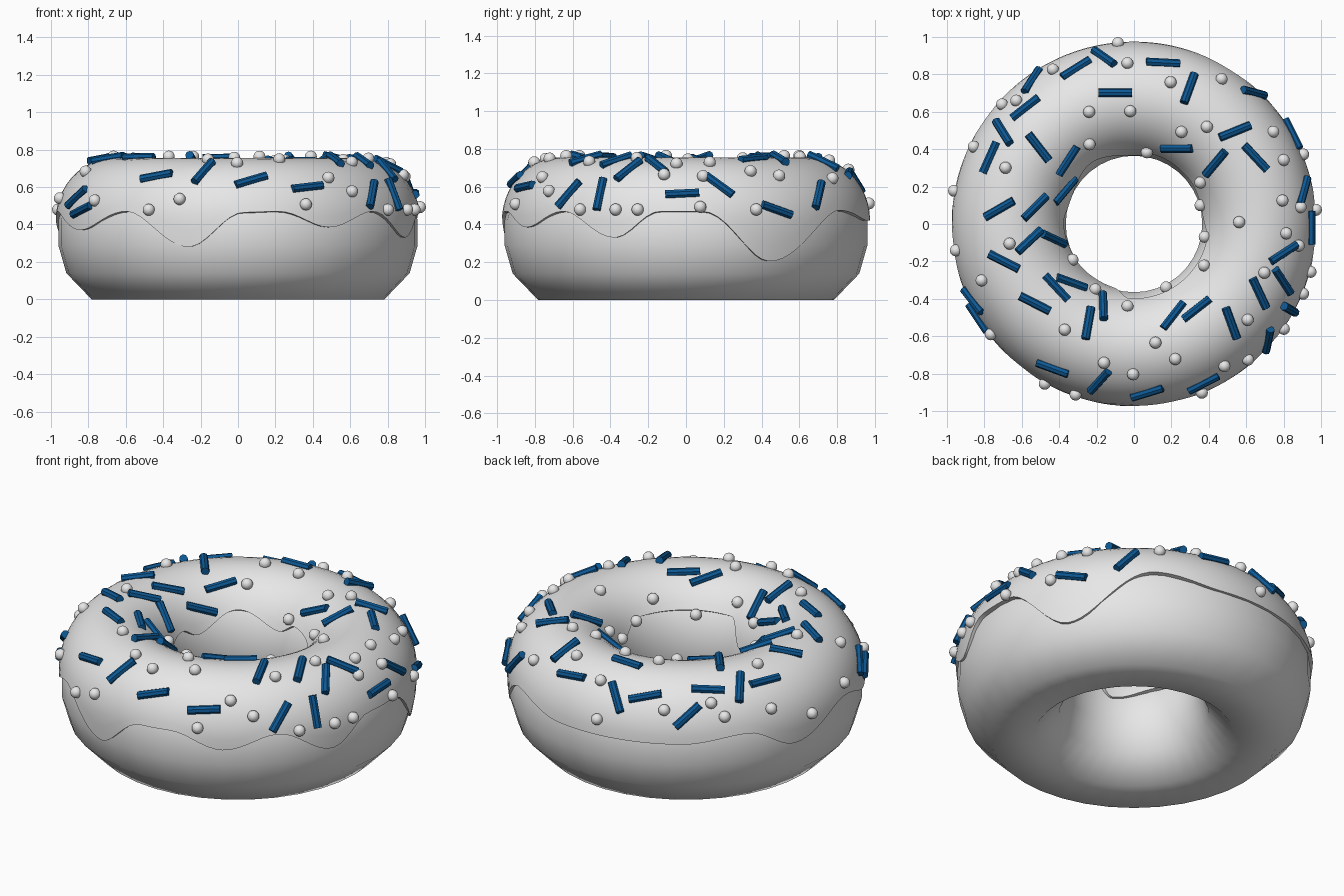
import bpy, bmesh, math
from mathutils import Vector, Matrix

if "Cube" in bpy.data.objects:
    bpy.data.objects.remove(bpy.data.objects["Cube"])


def material(name, rgb):
    m = bpy.data.materials.new(name)
    m.diffuse_color = (*rgb, 1)
    m.use_nodes = True
    m.node_tree.nodes["Principled BSDF"].inputs["Base Color"].default_value = m.diffuse_color
    return m


PALE = material("pale_grey", (0.8, 0.8, 0.8))
BLUE = material("deep_blue", (0.004, 0.1, 0.3))


def finish(bm, name, mat, smooth=None):
    bmesh.ops.recalc_face_normals(bm, faces=bm.faces)
    me = bpy.data.meshes.new(name)
    bm.to_mesh(me)
    bm.free()
    me.materials.append(mat)
    ob = bpy.data.objects.new(name, me)
    bpy.context.collection.objects.link(ob)
    if smooth is not None:
        bpy.context.view_layer.objects.active = ob
        ob.select_set(True)
        bpy.ops.object.shade_smooth_by_angle(angle=math.radians(smooth))
        ob.select_set(False)
    return ob


def loft(rings, name, mat, smooth):
    """Join rings of points (closed both ways) into a ring-shaped skin."""
    bm = bmesh.new()
    vs = [[bm.verts.new(p) for p in r] for r in rings]
    n, m = len(vs), len(vs[0])
    for i in range(n):
        for j in range(m):
            a, b = vs[i], vs[(i + 1) % n]
            bm.faces.new((a[j], b[j], b[(j + 1) % m], a[(j + 1) % m]))
    return finish(bm, name, mat, smooth)


def polar(r, z, a):
    return Vector((r * math.cos(a), r * math.sin(a), z))


# Dough: coarse ring with a flat base
half = [(0.12, 0), (0.255, 0.14), (0.298, 0.29), (0.298, 0.42),
        (0.26, 0.56), (0.16, 0.68)]
section = half + [(0, 0.71)] + [(-u, z) for u, z in reversed(half)]
SEG = 36
loft([[polar(0.663 + u, z, math.tau * i / SEG) for u, z in section]
      for i in range(SEG)], "dough_ring", PALE, 80)

# Icing: elliptical section whose lower edges follow wavy drip heights
MID, WIDE, ZC, HI, LO = 0.665, 0.31, 0.42, 0.335, 0.55
OUTER = [(5, .47), (28, .205), (57, .475), (80, .42), (123, .42), (145, .46),
         (163, .335), (187, .47), (210, .37), (232, .47), (254, .28),
         (272, .465), (283, .47), (300, .385), (318, .47), (337, .33),
         (352, .47)]
INNER = [(10, .52), (40, .55), (72, .565), (88, .51), (125, .59), (162, .49),
         (178, .54), (210, .50), (250, .44), (266, .59), (346, .59)]


def edge_height(keys, deg):
    ks = [(keys[-1][0] - 360, keys[-1][1])] + keys + [(keys[0][0] + 360, keys[0][1])]
    for (a, za), (b, zb) in zip(ks, ks[1:]):
        if a <= deg <= b:
            f = (deg - a) / (b - a)
            return za + (zb - za) * (0.5 - 0.5 * math.cos(math.pi * f))


def edge_angle(z):
    return math.asin((z - ZC) / (HI if z > ZC else LO))


def icing_point(t, shrink=0.0):
    s = math.sin(t)
    return (MID + (WIDE - shrink) * math.cos(t),
            ZC + ((HI - shrink) if s > 0 else LO) * s)


rings = []
for i in range(144):
    a = math.tau * i / 144
    t0 = edge_angle(edge_height(OUTER, i * 2.5))
    t1 = math.pi - edge_angle(edge_height(INNER, i * 2.5))
    ts = [t0 + (t1 - t0) * k / 20 for k in range(21)]
    prof = [icing_point(t) for t in ts]
    prof += [icing_point(t, 0.035) for t in reversed(ts)]
    rings.append([polar(r, z, a) for r, z in prof])
loft(rings, "icing", PALE, 45)


def on_icing(x, y):
    """Surface point and normal of the icing above a plan position."""
    a = math.atan2(y, x)
    u = (math.hypot(x, y) - MID) / WIDE
    t = math.acos(max(-0.93, min(0.985, u)))
    r, z = icing_point(t)
    n = polar(math.cos(t) / WIDE, math.sin(t) / HI, a)
    return polar(r, z, a), n.normalized()


# Rod sprinkles: plan x, plan y, plan direction in degrees
RODS = [(-.545, .765, 57), (-.31, .83, 32), (-.16, .89, -35), (-.10, .70, 0),
        (.155, .86, -3), (.295, .725, 70), (.64, .70, -15), (.54, .495, 22),
        (.23, .405, 0), (.435, .325, 50), (.65, .355, -47), (.845, .48, -65),
        (.905, .175, 75), (.945, -.02, 90), (.80, -.155, 33),
        (.795, -.305, -57), (.67, -.37, -65), (.83, -.455, -30),
        (.715, -.62, 78), (.52, -.53, -70), (.335, -.455, 38),
        (.21, -.49, 52), (.37, -.85, 27), (.07, -.90, 17), (-.185, -.84, 48),
        (-.435, -.77, -20), (-.245, -.53, 80), (-.165, -.44, -88),
        (-.335, -.315, -20), (-.415, -.34, -47), (-.53, -.425, -27),
        (-.695, -.20, -27), (-.56, -.09, 43), (-.43, -.08, -25),
        (-.72, .08, 30), (-.53, .09, 45), (-.37, .18, 50), (-.355, .34, 57),
        (-.51, .41, -52), (-.70, .49, -58), (-.77, .355, 66), (-.58, .62, 38),
        (-.86, -.41, -52), (-.85, -.51, -55)]
bm = bmesh.new()
for x, y, deg in RODS:
    p, n = on_icing(x, y)
    a = math.radians(deg)
    d = Vector((math.cos(a), math.sin(a), 0))
    d.z = -(d.x * n.x + d.y * n.y) / max(n.z, 0.25)
    d = (d - n * d.dot(n)).normalized()
    side = n.cross(d)
    rot = Matrix((side, n, d)).transposed().to_4x4()
    if rot.determinant() < 0:
        rot = Matrix((-side, n, d)).transposed().to_4x4()
    bmesh.ops.create_cone(bm, cap_ends=True, segments=8, radius1=0.023,
                          radius2=0.023, depth=0.18,
                          matrix=Matrix.Translation(p + n * 0.003) @ rot)
finish(bm, "rod_sprinkles", BLUE)

# Round sprinkles: plan x, plan y
BALLS = [(-.085, .96), (-.43, .82), (-.035, .855), (.195, .755), (.465, .77),
         (-.7, .635), (-.625, .655), (-.24, .6), (-.02, .605), (-.85, .41),
         (-.24, .43), (.07, .39), (.255, .495), (.39, .52), (.74, .49),
         (.795, .34), (.90, .37), (-.685, .30), (-.975, .18), (.36, .225),
         (.355, .10), (.79, .125), (.565, .01), (.885, .09), (.965, .075),
         (.385, -.07), (.81, -.05), (.875, -.115), (.38, -.225),
         (.94, -.255), (.695, -.26), (.91, -.375), (.175, -.345),
         (-.035, -.445), (-.21, -.355), (-.335, -.195), (-.665, -.105),
         (-.945, -.14), (-.81, -.30), (-.37, -.565), (-.76, -.585),
         (-.475, -.85), (-.31, -.905), (-.16, -.74), (-.005, -.80),
         (.115, -.635), (.22, -.72), (.48, -.755), (.605, -.72),
         (.605, -.51), (.80, -.56), (.36, -.895)]
bm = bmesh.new()
for x, y in BALLS:
    p, n = on_icing(x, y)
    bmesh.ops.create_uvsphere(bm, u_segments=16, v_segments=10, radius=0.032,
                              matrix=Matrix.Translation(p + n * 0.008))
finish(bm, "round_sprinkles", PALE, 60)
